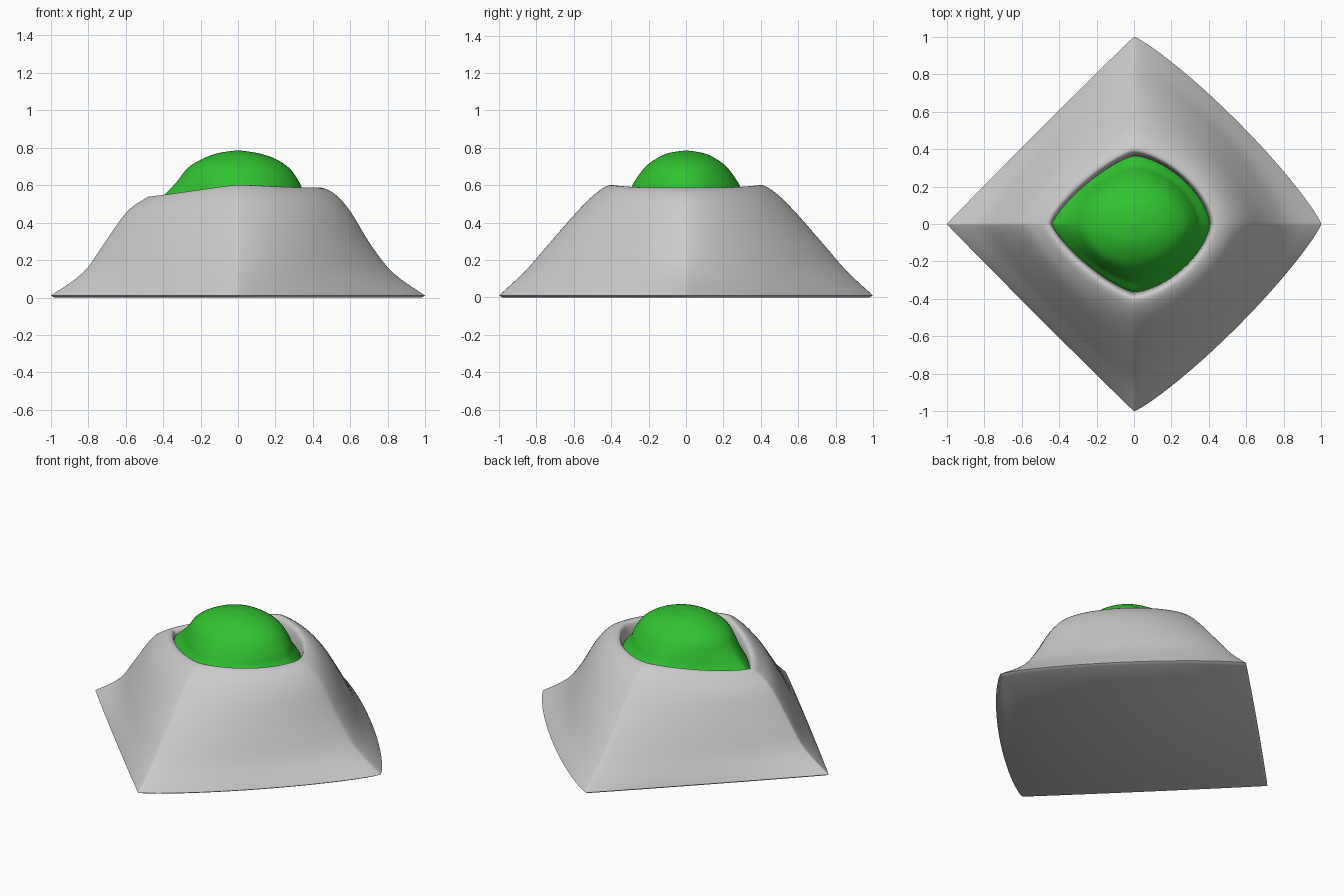
import bpy, bmesh
from math import sin, cos, pi, copysign

if "Cube" in bpy.data.objects:
    bpy.data.objects.remove(bpy.data.objects["Cube"])

SEGS = 96


def smooth_rows(rows, steps=4):
    """Catmull-Rom interpolation through the profile rows."""
    out = []
    for i in range(len(rows) - 1):
        quad = (rows[max(i - 1, 0)], rows[i], rows[i + 1], rows[min(i + 2, len(rows) - 1)])
        for k in range(steps):
            t = k / steps
            out.append([0.5 * (2 * b + (c - a) * t + (2 * a - 5 * b + 4 * c - d) * t * t
                               + (3 * b - a - 3 * c + d) * t ** 3) for a, b, c, d in zip(*quad)])
    out.append(list(rows[-1]))
    return out


def ring(bm, row):
    """Rounded-diamond ring with separate left, right and front/back sizes."""
    left, zl, right, zr, ry, zy, nl, nr, dip = row
    verts = []
    for i in range(SEGS):
        a = 2 * pi * i / SEGS
        c, s = cos(a), sin(a)
        rx, zx, n = (right, zr, nr) if c >= 0 else (left, zl, nl)
        x = copysign(rx * abs(c) ** (2 / n), c)
        y = copysign(ry * abs(s) ** (2 / n), s)
        z = zx * c * c + zy * s * s - dip * sin(2 * a) ** 2
        verts.append(bm.verts.new((x, y, z)))
    return verts


def loft(name, rows):
    bm = bmesh.new()
    rings = [ring(bm, r) for r in rows]
    for a, b in zip(rings, rings[1:]):
        for i in range(SEGS):
            j = (i + 1) % SEGS
            bm.faces.new((a[i], a[j], b[j], b[i]))
    bm.faces.new(rings[0][::-1])
    bm.faces.new(rings[-1])
    bmesh.ops.recalc_face_normals(bm, faces=bm.faces)
    mesh = bpy.data.meshes.new(name)
    bm.to_mesh(mesh)
    bm.free()
    obj = bpy.data.objects.new(name, mesh)
    bpy.context.collection.objects.link(obj)
    bpy.ops.object.select_all(action='DESELECT')
    obj.select_set(True)
    bpy.context.view_layer.objects.active = obj
    bpy.ops.object.shade_smooth_by_angle(angle=0.9)
    return obj


# Mound: left radius, z, right radius, z, front/back radius, z, left power, right power, mid dip
slope = [
    (1.00, .01, 1.00, .01, 1.00, .01, 1.01, 1.16, 0),
    (.83, .13, .83, .13, .86, .14, 1.13, 1.28, 0),
    (.72, .28, .71, .28, .73, .29, 1.20, 1.40, 0),
    (.60, .45, .60, .46, .59, .45, 1.26, 1.50, 0),
    (.51, .52, .52, .55, .49, .55, 1.28, 1.54, 0),
    (.465, .54, .45, .585, .41, .60, 1.28, 1.56, .004),
    (.44, .52, .415, .57, .375, .575, 1.28, 1.58, .008),
    (.43, .44, .40, .45, .36, .45, 1.28, 1.6, .01),
]
underside = [(.98, 0, .98, 0, .98, 0, 1.01, 1.16, 0)]
loft("mound", underside + smooth_rows(slope))

# Dome sitting in the crater
dome_rows = [
    (.45, .43, .42, .43, .38, .43, 1.28, 1.6, 0),
    (.44, .50, .405, .50, .365, .50, 1.30, 1.6, 0),
    (.38, .56, .35, .57, .31, .56, 1.45, 1.7, 0),
    (.325, .62, .325, .62, .275, .62, 1.65, 1.8, 0),
    (.27, .69, .275, .69, .225, .69, 1.9, 1.9, 0),
    (.20, .735, .20, .74, .17, .735, 2, 2, 0),
    (.11, .77, .11, .77, .10, .77, 2, 2, 0),
    (.01, .785, .01, .785, .01, .785, 2, 2, 0),
]
dome = loft("dome", smooth_rows(dome_rows))
green = bpy.data.materials.new("green")
green.diffuse_color = (.03, .55, .03, 1)
green.use_nodes = True
green.node_tree.nodes["Principled BSDF"].inputs["Base Color"].default_value = green.diffuse_color
dome.data.materials.append(green)
